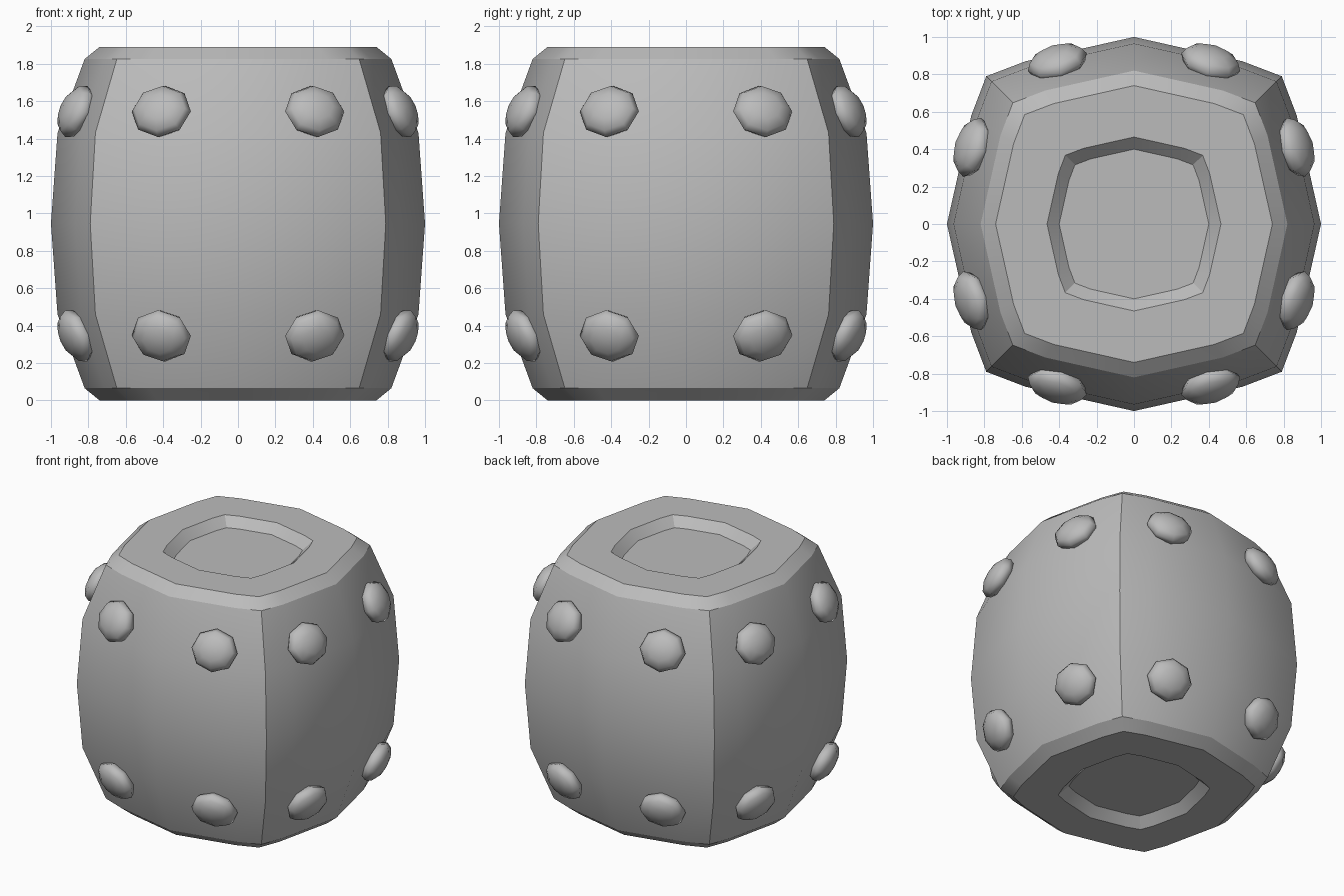
import bpy, bmesh, math
from mathutils import Matrix, Vector

cube = bpy.data.objects.get("Cube")
if cube:
    bpy.data.objects.remove(cube, do_unlink=True)

HEIGHT = 1.89
grey = bpy.data.materials.new("plain grey")
grey.use_nodes = True
COLOUR = (0.5, 0.5, 0.5, 1)
grey.diffuse_color = COLOUR
grey.node_tree.nodes["Principled BSDF"].inputs["Base Color"].default_value = COLOUR


def finish(bm, name):
    bmesh.ops.recalc_face_normals(bm, faces=bm.faces)
    mesh = bpy.data.meshes.new(name)
    bm.to_mesh(mesh)
    bm.free()
    mesh.materials.append(grey)
    obj = bpy.data.objects.new(name, mesh)
    bpy.context.collection.objects.link(obj)
    bpy.ops.object.select_all(action='DESELECT')
    obj.select_set(True)
    bpy.context.view_layer.objects.active = obj
    bpy.ops.object.shade_smooth_by_angle(angle=math.radians(30))
    return obj


# Rounded square outline, one quarter turned four times
quarter = [(1, 0), (0.87, 0.58), (0.79, 0.79), (0.58, 0.87)]
outline = [Matrix.Rotation(turn * math.pi / 2, 3, 'Z') @ Vector((x, y, 0))
           for turn in range(4) for x, y in quarter]

# Barrel-sided body: recess floor, rim, chamfer and bulge, mirrored about mid height
lower = [(0.40, 0.065), (0.465, 0), (0.74, 0), (0.82, 0.065), (0.965, 0.46)]
profile = lower + [(1, HEIGHT / 2)] + [(s, HEIGHT - z) for s, z in reversed(lower)]
bm = bmesh.new()
rings = [[bm.verts.new((p.x * s, p.y * s, z)) for p in outline] for s, z in profile]
n = len(outline)
for a, b in zip(rings, rings[1:]):
    for i in range(n):
        j = (i + 1) % n
        bm.faces.new((a[i], a[j], b[j], b[i]))
bm.faces.new(rings[0])
bm.faces.new(rings[-1])
finish(bm, "body")

# Flattened studs, four on each side, leaning with the surface
side_names = ["front", "left", "back", "right"]
for turn, side in enumerate(side_names):
    for sx in (-1, 1):
        for sz in (-1, 1):
            place = (Matrix.Rotation(turn * math.pi / 2, 4, 'Z')
                     @ Matrix.Translation((sx * 0.41, -0.865, HEIGHT / 2 + sz * 0.6))
                     @ Matrix.Rotation(sx * math.radians(17), 4, 'Z')
                     @ Matrix.Rotation(math.radians(90 - sz * 24), 4, 'X')
                     @ Matrix.Diagonal((0.165, 0.15, 0.08, 1)))
            bm = bmesh.new()
            bmesh.ops.create_uvsphere(bm, u_segments=8, v_segments=6, radius=1)
            bm.transform(place)
            level = "upper" if sz > 0 else "lower"
            finish(bm, f"{side}_{level}_stud_{'a' if sx < 0 else 'b'}").data.set_sharp_from_angle(
                angle=math.radians(60))
